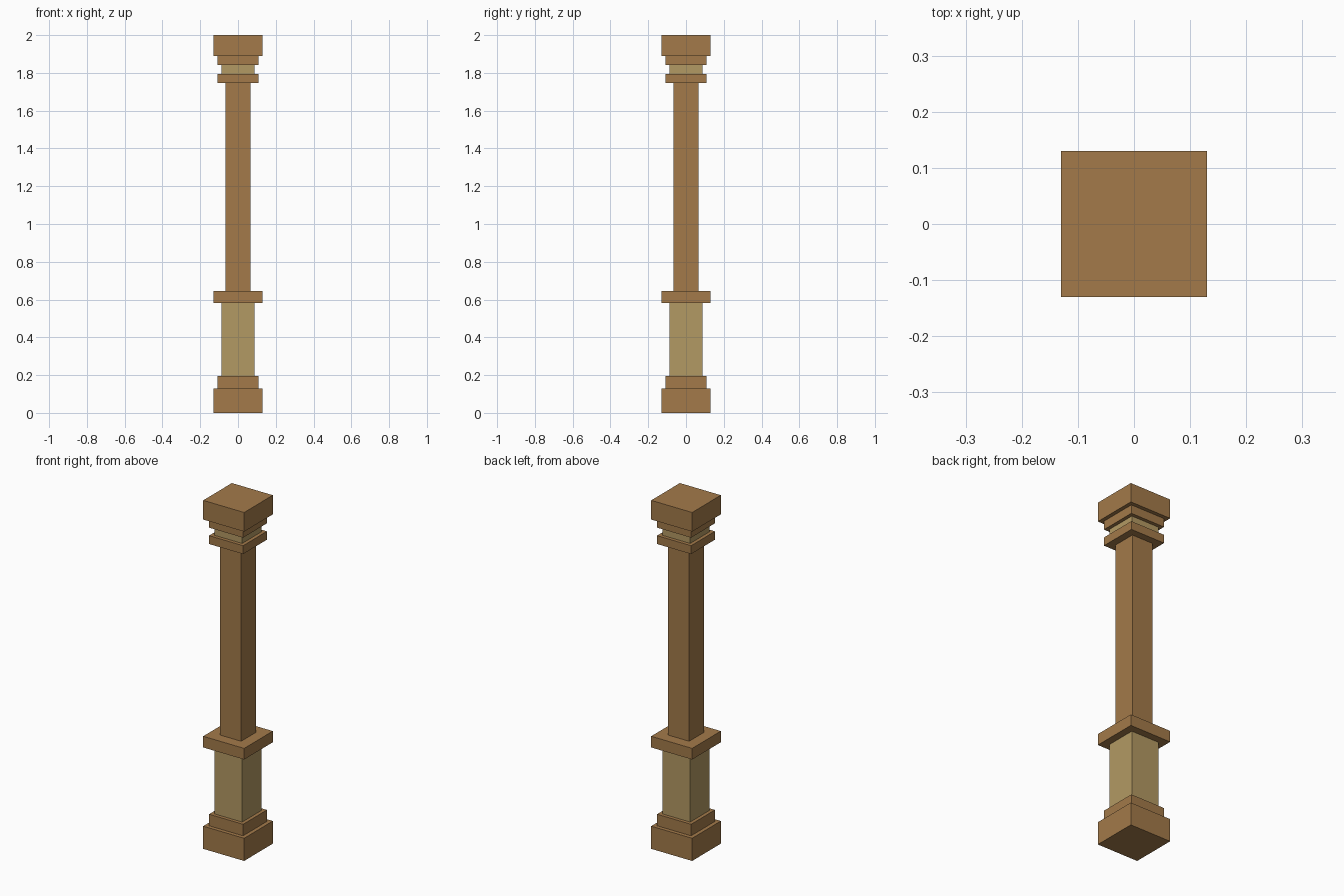
import bpy
import bmesh

if "Cube" in bpy.data.objects:
    bpy.data.objects.remove(bpy.data.objects["Cube"])


def material(name, rgb):
    m = bpy.data.materials.new(name)
    m.diffuse_color = (*rgb, 1.0)
    m.use_nodes = True
    m.node_tree.nodes["Principled BSDF"].inputs["Base Color"].default_value = m.diffuse_color
    return m


wood = material("brown wood", (0.366, 0.195, 0.068))
tan = material("tan wood", (0.45, 0.32, 0.125))


def block(name, half, z0, z1, mat):
    """Square block centred on the column axis."""
    bm = bmesh.new()
    bmesh.ops.create_cube(bm, size=1)
    for v in bm.verts:
        v.co.x *= 2 * half
        v.co.y *= 2 * half
        v.co.z = z1 if v.co.z > 0 else z0
    me = bpy.data.meshes.new(name)
    bm.to_mesh(me)
    bm.free()
    me.materials.append(mat)
    ob = bpy.data.objects.new(name, me)
    bpy.context.collection.objects.link(ob)


# Column parts from bottom to top: name, half width, top height, colour
parts = [
    ("plinth", 0.13, 0.13, wood),
    ("base_step", 0.108, 0.196, wood),
    ("pedestal", 0.088, 0.582, tan),
    ("pedestal_cap", 0.13, 0.646, wood),
    ("shaft", 0.067, 1.747, wood),
    ("lower_ring", 0.108, 1.795, wood),
    ("neck", 0.088, 1.841, tan),
    ("upper_ring", 0.108, 1.89, wood),
    ("capital", 0.13, 2.0, wood),
]
bottom = 0.0
for name, half, top, mat in parts:
    block(name, half, bottom, top, mat)
    bottom = top
